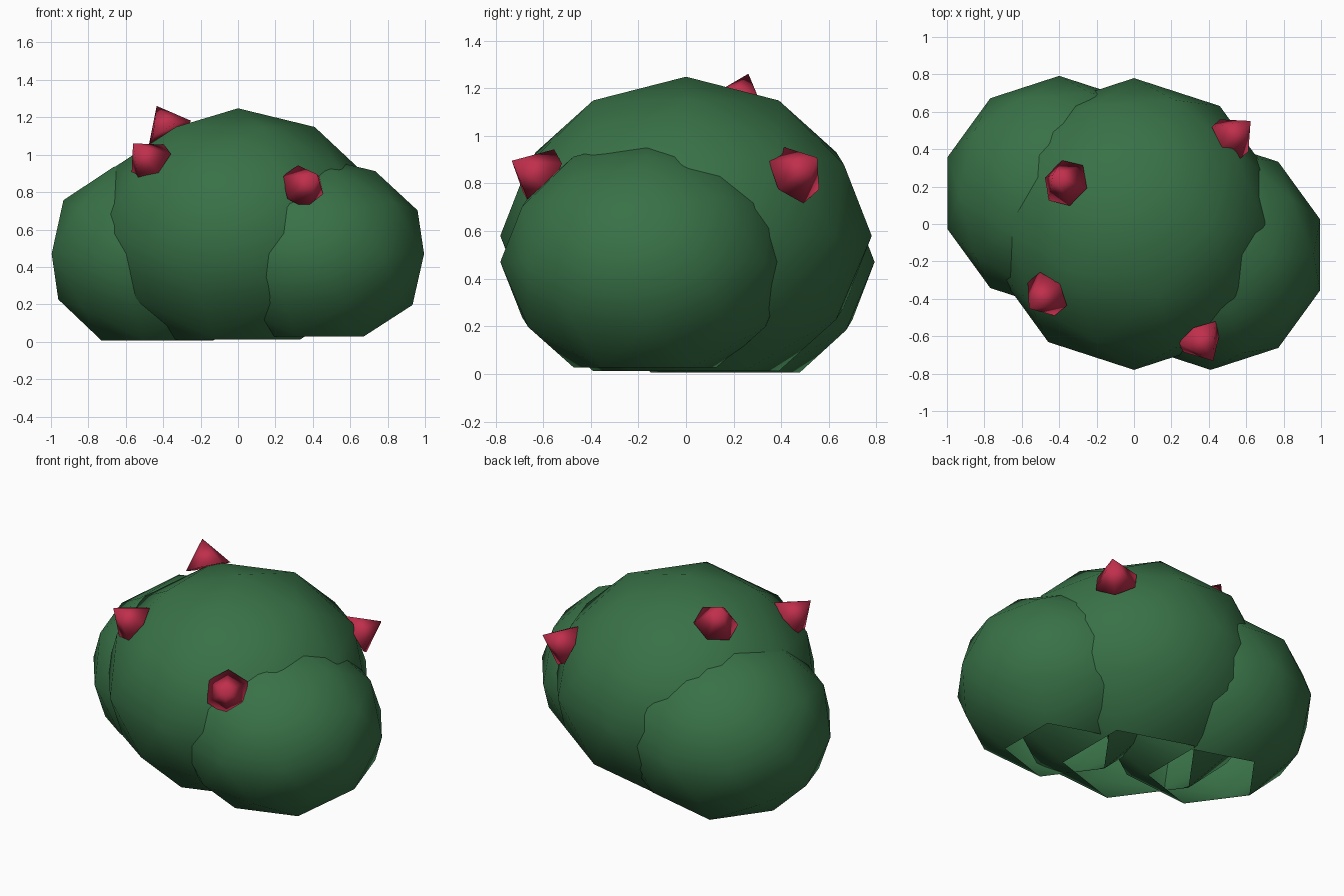
import bpy, bmesh, math
from mathutils import Vector, Matrix

if "Cube" in bpy.data.objects:
    bpy.data.objects.remove(bpy.data.objects["Cube"])


def material(name, rgb):
    m = bpy.data.materials.new(name)
    m.diffuse_color = (*rgb, 1)
    m.use_nodes = True
    m.node_tree.nodes["Principled BSDF"].inputs["Base Color"].default_value = m.diffuse_color
    return m


leaf = material("leaf green", (0.040, 0.168, 0.063))
petal = material("blossom red", (0.53, 0.028, 0.072))


def finish(bm, name, mat):
    me = bpy.data.meshes.new(name)
    bm.to_mesh(me)
    bm.free()
    me.materials.append(mat)
    for p in me.polygons:
        p.use_smooth = True
    ob = bpy.data.objects.new(name, me)
    bpy.context.collection.objects.link(ob)


# Leaf clumps: squashed icospheres, each open at the bottom cap
MID = Vector((0, 0, 0.58))
R, RZ = 0.78, 0.668
CLUMPS = [(MID, R, RZ),
          ((0.41, -0.165, 0.47), 0.615, 0.52),
          ((-0.40, 0.165, 0.47), 0.627, 0.545)]

bush = bmesh.new()
for centre, r, rz in CLUMPS:
    verts = bmesh.ops.create_icosphere(bush, subdivisions=2, radius=1)["verts"]
    bmesh.ops.scale(bush, vec=(r, r, rz), verts=verts)
    bmesh.ops.translate(bush, vec=centre, verts=verts)
poles = [v for v in bush.verts if v.co.z < -0.01]
bmesh.ops.delete(bush, geom=poles, context='VERTS')
finish(bush, "leaf_clumps", leaf)


# Blossoms: six-sided cones pointing away from the middle clump
def blossom(name, base, spin):
    base = Vector(base)
    d = base - MID
    normal = Vector((d.x / R**2, d.y / R**2, d.z / RZ**2)).normalized()
    bm = bmesh.new()
    bmesh.ops.create_cone(bm, cap_ends=True, segments=6,
                          radius1=0.132, radius2=0, depth=0.165)
    bmesh.ops.translate(bm, vec=(0, 0, 0.08), verts=bm.verts)
    turn = normal.to_track_quat('Z', 'Y').to_matrix() @ Matrix.Rotation(math.radians(spin), 3, 'Z')
    bmesh.ops.rotate(bm, cent=(0, 0, 0), verts=bm.verts, matrix=turn)
    bmesh.ops.translate(bm, vec=base, verts=bm.verts)
    finish(bm, name, petal)


for i, (p, spin) in enumerate([((-0.365, 0.22, 1.12), 15),
                               ((-0.465, -0.375, 0.955), 0),
                               ((0.35, -0.605, 0.825), 0),
                               ((0.515, 0.455, 0.835), 0)]):
    blossom(f"blossom_{i + 1}", p, spin)
